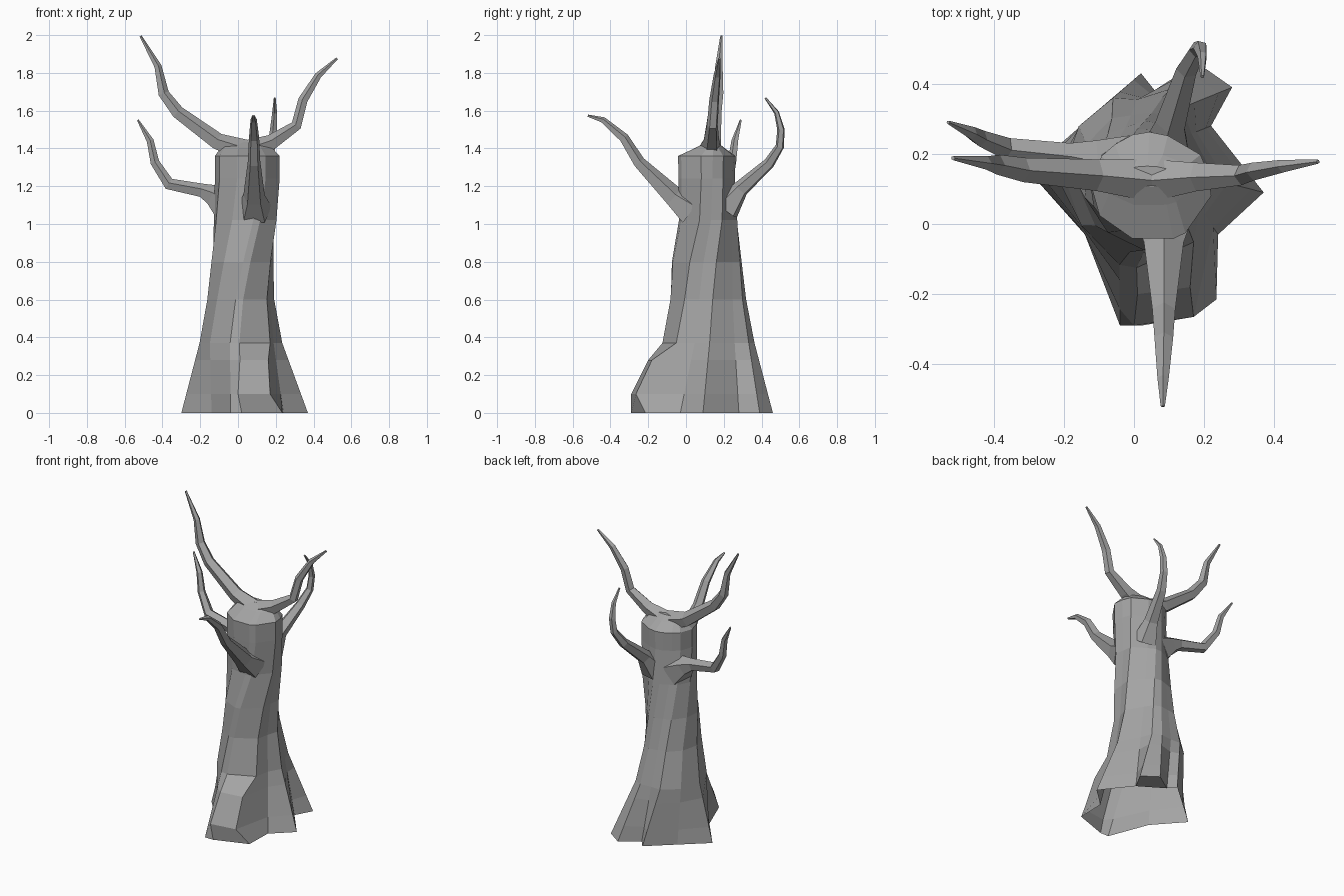
import bpy, bmesh, math
from mathutils import Vector

if "Cube" in bpy.data.objects:
    bpy.data.objects.remove(bpy.data.objects["Cube"])

# Dark grey bark
bark = bpy.data.materials.new("bark")
bark.diffuse_color = (.37, .37, .37, 1)
bark.use_nodes = True
bark.node_tree.nodes["Principled BSDF"].inputs["Base Color"].default_value = bark.diffuse_color

def make_object(name, bm):
    bmesh.ops.recalc_face_normals(bm, faces=bm.faces)
    me = bpy.data.meshes.new(name)
    bm.to_mesh(me)
    bm.free()
    me.materials.append(bark)
    ob = bpy.data.objects.new(name, me)
    bpy.context.collection.objects.link(ob)
    return ob

def loft(bm, rings):
    rows = [[bm.verts.new(p) for p in ring] for ring in rings]
    n = len(rows[0])
    for a, b in zip(rows, rows[1:]):
        for i in range(n):
            j = (i + 1) % n
            bm.faces.new((a[i], a[j], b[j], b[i]))
    return rows

# Trunk: flared root outline blending into twisted elliptical rings
base = [(-.30, .15), (-.14, -.03), (-.04, -.29), (.02, -.29), (.235, -.215),
        (.24, -.03), (.37, .09), (.22, .28), (.28, .39), (.18, .46),
        (.06, .38), (.02, .43), (-.14, .29)]
angles = [175, 215, 255, 268, 315, 338, 0, 38, 56, 72, 92, 110, 142]
grooves = {1: .93, 5: .87, 7: .88, 10: .94}

def ring(z, cx, cy, rx, ry, twist, groove):
    pts = []
    for i, a in enumerate(angles):
        t = math.radians(a + twist)
        k = 1 - (1 - grooves.get(i, 1.02)) * groove
        pts.append(Vector((cx + rx * k * math.cos(t), cy + ry * k * math.sin(t), z)))
    return pts

foot = [Vector((x, y, 0)) for x, y in base]
waist = ring(.37, .015, .125, .215, .245, 0, 1)
low = [f.lerp(w, .1 / .37) for f, w in zip(foot, waist)]
mid = [f.lerp(w, .28 / .37) for f, w in zip(foot, waist)]
# front root bulge
low[3], low[4] = Vector((0, -.29, .10)), Vector((.17, -.265, .10))
mid[3], mid[4] = Vector((.01, -.20, .28)), Vector((.16, -.18, .28))

bm = bmesh.new()
rows = loft(bm, [
    foot, low, mid, waist,
    ring(.60, .015, .12, .175, .20, 6, .7),
    ring(.80, .025, .11, .166, .182, 16, .7),
    ring(1.02, .04, .115, .168, .155, 29, .6),
    ring(1.24, .05, .105, .171, .153, 36, .4),
    ring(1.36, .05, .105, .172, .157, 36, .2),
    ring(1.405, .045, .125, .135, .075, 36, 0),
    ring(1.435, .04, .135, .09, .03, 36, 0)])
bm.faces.new(rows[-1])
# underside of the back root
bm.faces.new([rows[0][i] for i in (7, 8, 9, 10)])
make_object("trunk", bm)

# Branches: tapered five-sided tubes, each point is x, y, z, radius
def branch(name, path, sides=5):
    pts = [Vector(p[:3]) for p in path]
    span = pts[-1] - pts[0]
    if abs(span.x) > abs(span.y):
        span.z = 0
    else:
        span = Vector((span.x * .5, span.y, 0))
    side0 = span.cross(Vector((0, 0, 1))).normalized()
    rings = []
    for i, p in enumerate(pts):
        t = (pts[min(i + 1, len(pts) - 1)] - pts[max(i - 1, 0)]).normalized()
        side = (side0 - t * side0.dot(t)).normalized()
        up = side.cross(t)
        r = path[i][3] * 1.08
        rings.append([p + r * (side * math.cos(a) + up * math.sin(a))
                      for a in (math.tau * (k + .25) / sides for k in range(sides))])
    bm = bmesh.new()
    rows = loft(bm, rings)
    bm.faces.new(rows[0])
    bm.faces.new(rows[-1])
    make_object(name, bm)

branch("upper_left_branch", [
    (.05, .125, 1.38, .06), (-.11, .14, 1.435, .044), (-.32, .155, 1.59, .034),
    (-.395, .17, 1.69, .028), (-.425, .175, 1.835, .019), (-.516, .188, 1.995, .006)])
branch("upper_right_branch", [
    (.05, .125, 1.38, .06), (.18, .135, 1.432, .04), (.31, .14, 1.52, .028),
    (.345, .15, 1.655, .025), (.425, .165, 1.785, .018), (.525, .178, 1.877, .006)])
branch("lower_left_branch", [
    (-.05, .16, 1.10, .10), (-.13, .185, 1.15, .056), (-.19, .195, 1.175, .036),
    (-.365, .215, 1.21, .031), (-.44, .245, 1.325, .023), (-.465, .26, 1.44, .018),
    (-.53, .29, 1.55, .005)])
branch("front_branch", [
    (.085, .03, 1.07, .09), (.085, -.065, 1.14, .055), (.085, -.25, 1.325, .032),
    (.085, -.33, 1.455, .026), (.083, -.44, 1.55, .016), (.082, -.52, 1.573, .006)])
branch("back_branch", [
    (.09, .21, 1.08, .075), (.105, .29, 1.185, .042), (.15, .44, 1.32, .029),
    (.18, .497, 1.41, .022), (.19, .503, 1.50, .019), (.195, .48, 1.59, .013),
    (.195, .42, 1.668, .005)])
